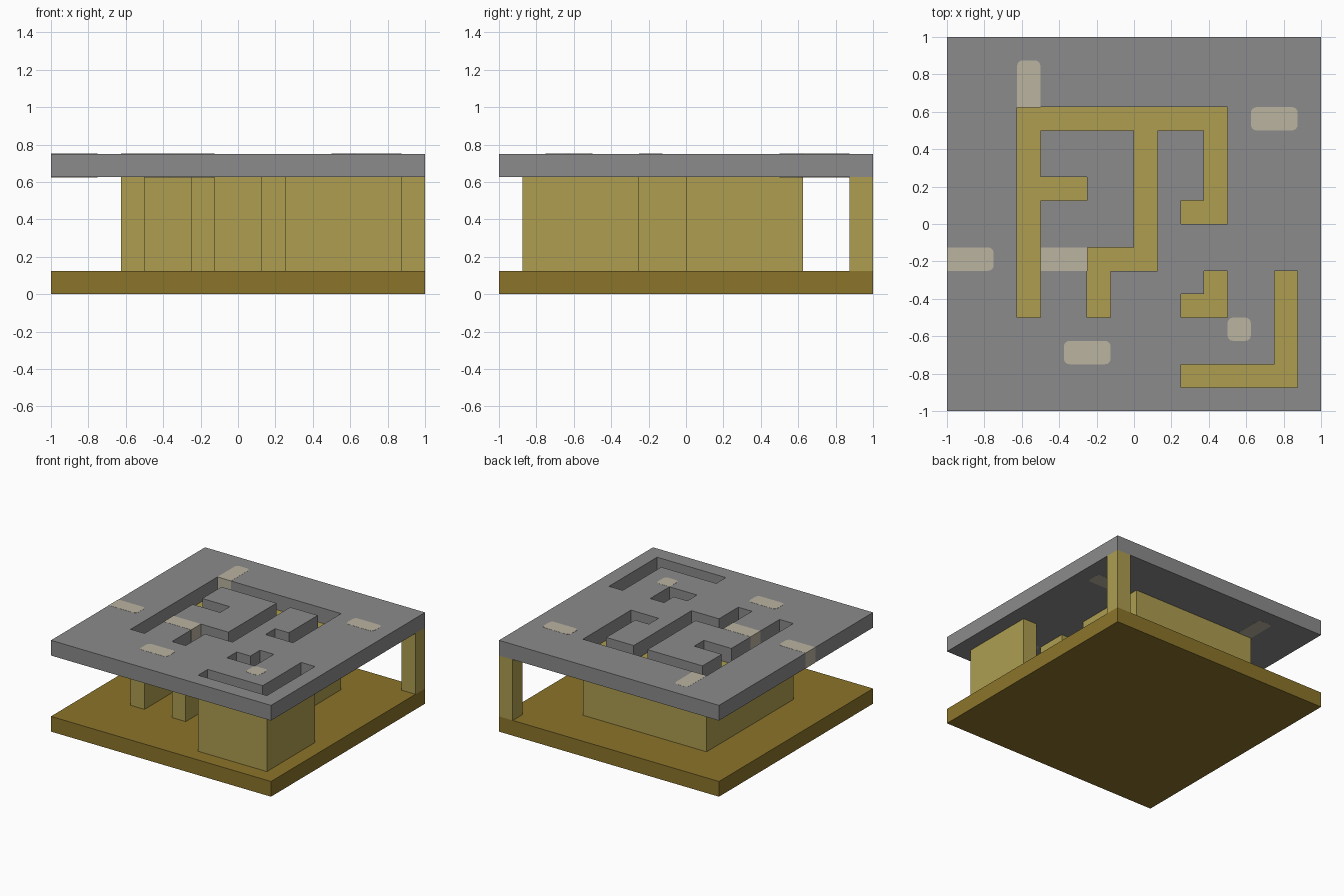
import bpy
import bmesh
from math import cos, sin, pi

cube = bpy.data.objects.get("Cube")
if cube:
    bpy.data.objects.remove(cube, do_unlink=True)

CELL = 0.125   # plan grid module
N = 16         # cells per side


def material(name, srgb):
    color = [(c / 255 / 12.92) if c < 10 else ((c / 255 + 0.055) / 1.055) ** 2.4 for c in srgb] + [1]
    mat = bpy.data.materials.new(name)
    mat.use_nodes = True
    mat.diffuse_color = color
    mat.node_tree.nodes["Principled BSDF"].inputs["Base Color"].default_value = color
    return mat


grey = material("stone grey", (139, 139, 139))
ochre = material("dark ochre", (139, 116, 42))
straw = material("straw yellow", (173, 158, 80))
pale = material("pale sand", (186, 179, 160))


def sheet(name, polygons, z, height, mat):
    """Flat faces at height z, thickened upwards."""
    bm = bmesh.new()
    for points in polygons:
        bm.faces.new([bm.verts.new((x, y, z)) for x, y in points])
    bmesh.ops.remove_doubles(bm, verts=bm.verts, dist=1e-5)
    mesh = bpy.data.meshes.new(name)
    bm.to_mesh(mesh)
    bm.free()
    mesh.materials.append(mat)
    obj = bpy.data.objects.new(name, mesh)
    bpy.context.collection.objects.link(obj)
    solid = obj.modifiers.new("thickness", "SOLIDIFY")
    solid.thickness = height
    solid.offset = 1
    return obj


def at(i):
    return (i - N / 2) * CELL


def rect(x0, y0, x1, y1):
    return [(at(x0), at(y0)), (at(x1), at(y0)), (at(x1), at(y1)), (at(x0), at(y1))]


def cells_of(bars):
    return {(i, j) for x0, y0, x1, y1 in bars for i in range(x0, x1) for j in range(y0, y1)}


def squares(cells):
    return [rect(i, j, i + 1, j + 1) for i, j in sorted(cells)]


# Wall runs as bars on the plan grid: x0, y0, x1, y1
walls = {
    "main_wall": [(3, 12, 12, 13), (3, 4, 4, 13), (4, 9, 6, 10), (8, 6, 9, 12),
                  (6, 6, 8, 7), (6, 4, 7, 6), (11, 8, 12, 12), (10, 8, 11, 9)],
    "small_corner_wall": [(10, 4, 12, 5), (11, 5, 12, 6)],
    "large_corner_wall": [(10, 1, 15, 2), (14, 2, 15, 6)],
}

# Base, walls and corner post
sheet("base_slab", [rect(0, 0, N, N)], 0, CELL, ochre)
for name, bars in walls.items():
    sheet(name, squares(cells_of(bars)), CELL, 4 * CELL, straw)
sheet("corner_post", [rect(15, 15, N, N)], CELL, 4 * CELL, straw)

# Roof slab with a slot above every wall
slots = set().union(*(cells_of(bars) for bars in walls.values()))
sheet("roof_slab", squares(cells_of([(0, 0, N, N)]) - slots), 5 * CELL, CELL, grey)

# Rounded pale inlays through the roof, square on the named open sides
EPS = 0.001
RADIUS = 0.03


def inlay(name, x0, y0, x1, y1, open_sides=""):
    left = at(x0) - EPS * ("L" in open_sides)
    right = at(x1) + EPS * ("R" in open_sides)
    front = at(y0) - EPS * ("F" in open_sides)
    back = at(y1) + EPS * ("B" in open_sides)
    corners = [(right, back, -1, -1, "RB"), (left, back, 1, -1, "LB"),
               (left, front, 1, 1, "LF"), (right, front, -1, 1, "RF")]
    outline = []
    for k, (x, y, sx, sy, sides) in enumerate(corners):
        if any(s in open_sides for s in sides):
            outline.append((x, y))
            continue
        for step in range(5):
            a = (k + step / 4) * pi / 2
            outline.append((x + RADIUS * (sx + cos(a)), y + RADIUS * (sy + sin(a))))
    sheet(name, [outline], 5 * CELL - EPS, CELL + 2 * EPS, pale)


inlay("inlay_back_right", 3, 13, 4, 15, "F")
inlay("inlay_back_left", 13, 12, 15, 13)
inlay("inlay_side", 0, 6, 2, 7, "L")
inlay("inlay_between_slots", 4, 6, 6, 7, "LR")
inlay("inlay_front", 5, 2, 7, 3)
inlay("inlay_small", 12, 3, 13, 4)
